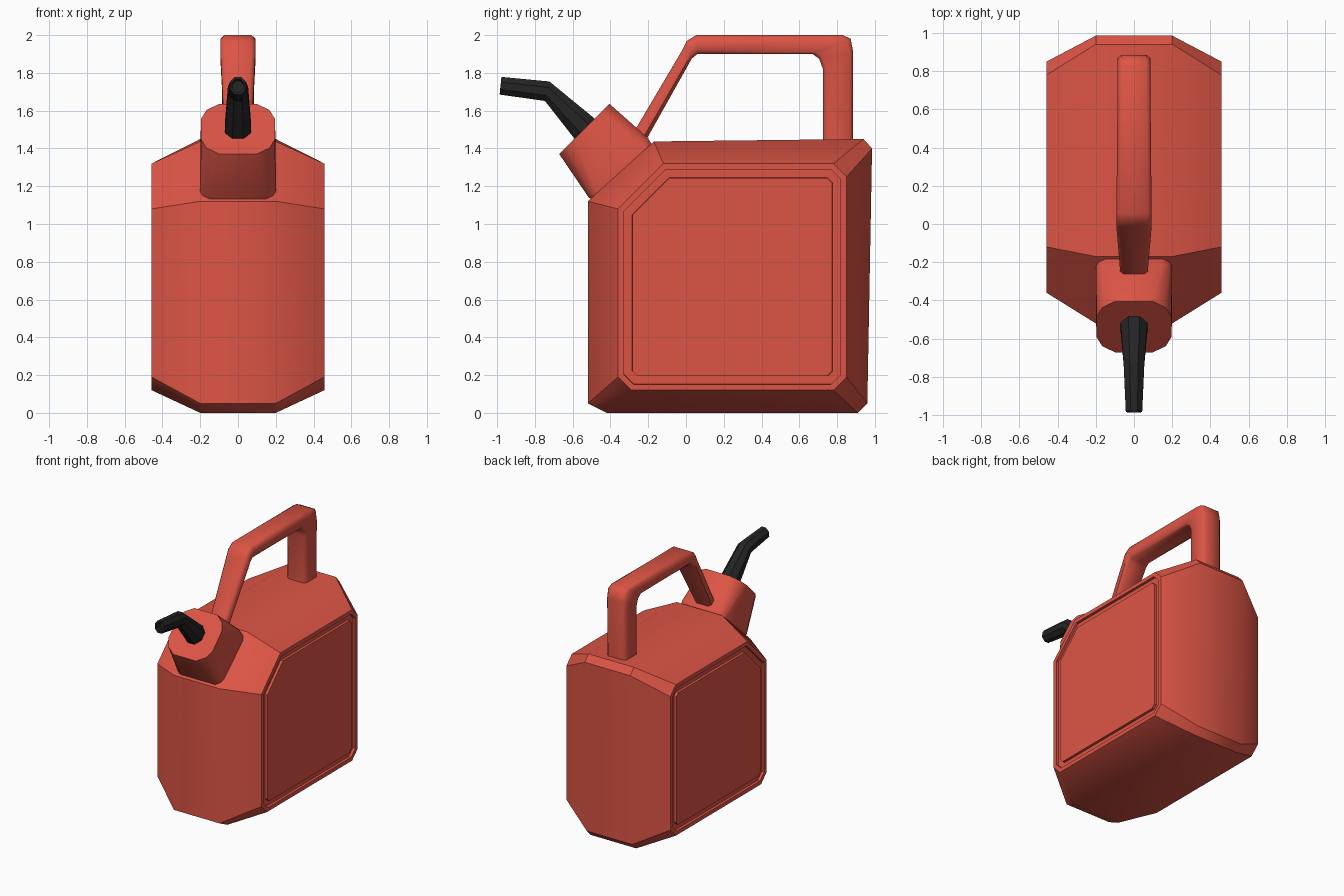
import bpy, bmesh
from math import radians, cos, sin, pi
from mathutils import Vector

cube = bpy.data.objects.get("Cube")
if cube:
    bpy.data.objects.remove(cube, do_unlink=True)


def material(name, rgb, rough):
    m = bpy.data.materials.new(name)
    m.use_nodes = True
    m.diffuse_color = (*rgb, 1)
    node = m.node_tree.nodes["Principled BSDF"]
    node.inputs["Base Color"].default_value = (*rgb, 1)
    node.inputs["Roughness"].default_value = rough
    return m


RED = material("red plastic", (0.72, 0.09, 0.06), 0.5)
BLACK = material("black plastic", (0.018, 0.018, 0.018), 0.5)


def loft(rings):
    """Skin a list of equal-length point rings and close both ends."""
    bm = bmesh.new()
    vs = [[bm.verts.new(p) for p in ring] for ring in rings]
    n = len(vs[0])
    for a, b in zip(vs, vs[1:]):
        for i in range(n):
            j = (i + 1) % n
            bm.faces.new((a[i], a[j], b[j], b[i]))
    bm.faces.new(vs[0])
    bm.faces.new(vs[-1])
    bmesh.ops.recalc_face_normals(bm, faces=bm.faces)
    return bm


def finish(bm, name, mat, angle):
    mesh = bpy.data.meshes.new(name)
    bm.to_mesh(mesh)
    bm.free()
    mesh.materials.append(mat)
    obj = bpy.data.objects.new(name, mesh)
    bpy.context.collection.objects.link(obj)
    bpy.ops.object.select_all(action='DESELECT')
    obj.select_set(True)
    bpy.context.view_layer.objects.active = obj
    bpy.ops.object.shade_smooth_by_angle(angle=radians(angle))
    return obj


# Body: wide middle profile lofted to smaller side profiles
middle = [(-0.52, 0.05), (-0.42, 0), (0.91, 0), (0.96, 0.05),
          (0.985, 1.40), (0.94, 1.45), (-0.17, 1.437), (-0.52, 1.12)]
side = [(-0.36, 0.19), (-0.29, 0.12), (0.78, 0.12), (0.85, 0.19),
        (0.85, 1.25), (0.78, 1.32), (-0.12, 1.32), (-0.36, 1.08)]
body = loft([[(x, y, z) for y, z in prof] for x, prof in
             ((-0.457, side), (-0.2, middle), (0.2, middle), (0.457, side))])

# Groove framing each side panel
panels = [f for f in body.faces if abs(f.normal.x) > 0.99 and abs(f.calc_center_median().x) > 0.4]
for panel in panels:
    for width, depth in ((0.031, 0), (0.001, -0.02), (0.043, 0), (0.001, 0.02)):
        bmesh.ops.inset_region(body, faces=[panel], thickness=width, depth=depth,
                               use_even_offset=True)
finish(body, "can_body", RED, 35)


# Filler cap: rounded rectangle, flared towards the body
def cap_ring(y, z, hx, hu, rx, ru):
    quarter = [(hx, hu - ru), (hx - rx * 0.3, hu - ru * 0.42), (hx - rx, hu)]
    outline = (quarter + [(-x, u) for x, u in reversed(quarter)]
               + [(-x, -u) for x, u in quarter] + [(x, -u) for x, u in reversed(quarter)])
    return [(x, y + u * 0.7071, z + u * 0.7071) for x, u in outline]


cap = loft([cap_ring(-0.33, 1.265, 0.2, 0.215, 0.05, 0.05),
            cap_ring(-0.36, 1.30, 0.2, 0.222, 0.05, 0.06),
            cap_ring(-0.538, 1.503, 0.195, 0.188, 0.095, 0.11)])
finish(cap, "filler_cap", RED, 40)


# Spout: bent, tapering octagonal tube with a hollow tip
def tube_ring(y, z, rx, ru, tilt):
    dy, dz = cos(radians(tilt)), sin(radians(tilt))
    points = []
    for i in range(8):
        a = (i + 0.5) * pi / 4
        u = ru * sin(a) * 1.08
        points.append((rx * cos(a) * 1.08, y + u * dy, z + u * dz))
    return points


spout = loft([tube_ring(-0.49, 1.455, 0.072, 0.077, 45),
              tube_ring(-0.54, 1.508, 0.07, 0.075, 45),
              tube_ring(-0.735, 1.703, 0.054, 0.053, 77),
              tube_ring(-0.982, 1.732, 0.043, 0.047, 84),
              tube_ring(-0.982, 1.732, 0.031, 0.034, 84),
              tube_ring(-0.93, 1.726, 0.029, 0.032, 84)])
finish(spout, "spout", BLACK, 30)


# Handle: chamfered bar swept along matching outer and inner points
def bar_ring(outer, inner, hx, c=0.02):
    o, i = Vector((0, *outer)), Vector((0, *inner))
    mid, half = (o + i) / 2, (o - i) / 2
    length = half.length
    half.normalize()
    outline = [(hx, length - c), (hx - c, length), (c - hx, length), (-hx, length - c),
               (-hx, c - length), (c - hx, -length), (hx - c, -length), (hx, c - length)]
    return [mid + half * u + Vector((x, 0, 0)) for x, u in outline]


handle = loft([bar_ring(*stop) for stop in (
    ((-0.295, 1.455), (-0.225, 1.42), 0.07),
    ((-0.02, 1.92), (0.005, 1.83), 0.092),
    ((0.005, 1.97), (0.03, 1.875), 0.092),
    ((0.055, 2.0), (0.06, 1.9), 0.092),
    ((0.83, 2.0), (0.67, 1.9), 0.085),
    ((0.872, 1.98), (0.705, 1.875), 0.085),
    ((0.885, 1.91), (0.725, 1.82), 0.085),
    ((0.885, 1.42), (0.725, 1.42), 0.085))])
finish(handle, "carry_handle", RED, 50)
